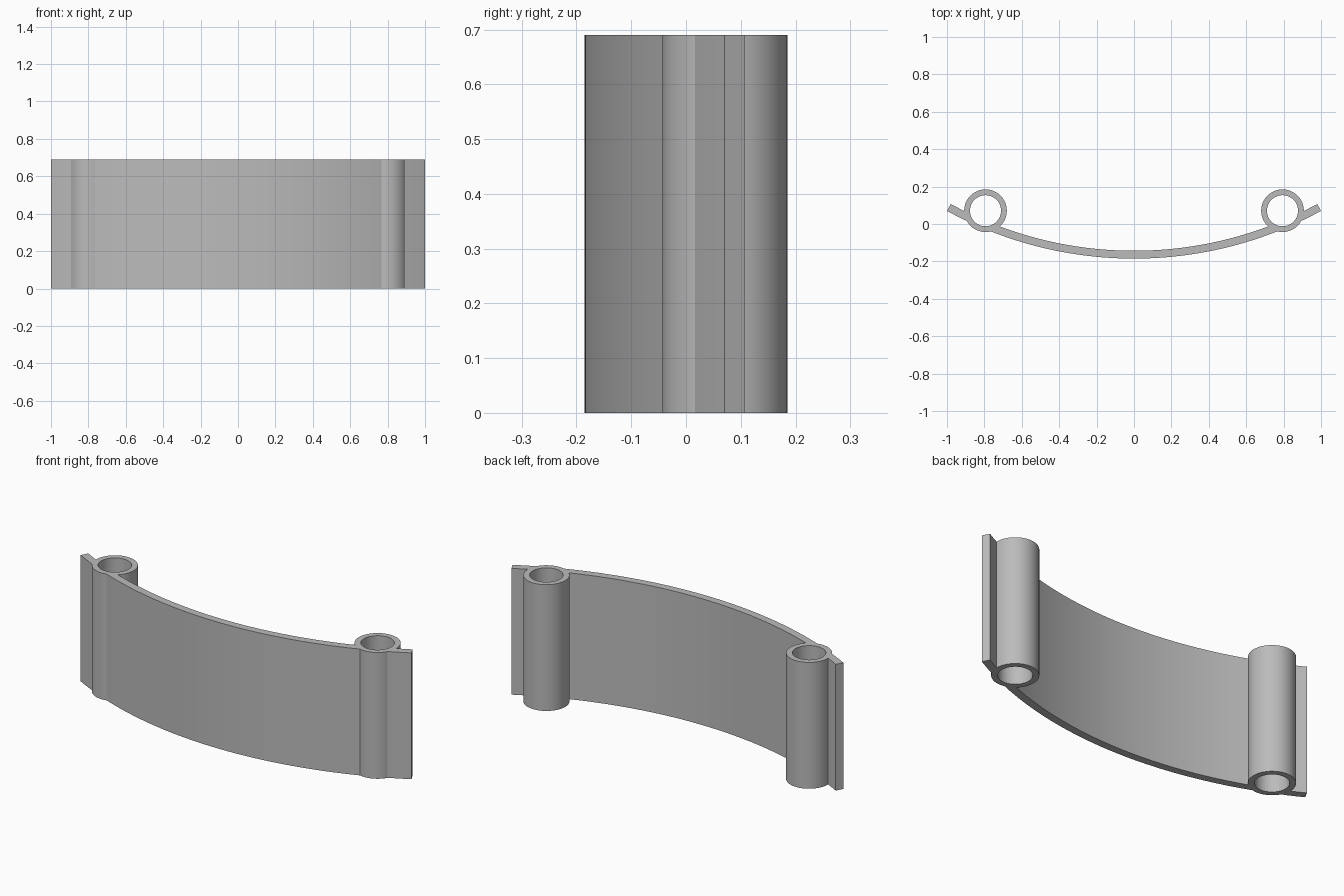
import bpy, bmesh, math

cube = bpy.data.objects.get("Cube")
if cube:
    bpy.data.objects.remove(cube, do_unlink=True)

HEIGHT = 0.69
TUBE_X, TUBE_Y = 0.794, 0.071
TUBE_R, BORE_R = 0.114, 0.083
ARC_R, THICK, FRONT_Y = 2.088, 0.042, -0.185
ARC_Y = FRONT_Y + ARC_R
HALF_ANGLE = math.asin(1 / ARC_R)

grey = bpy.data.materials.new("light grey")
grey.use_nodes = True
colour = (0.5, 0.5, 0.5, 1)
grey.diffuse_color = colour
grey.node_tree.nodes["Principled BSDF"].inputs["Base Color"].default_value = colour


def extrude_profile(name, points, z0, z1):
    """Closed counter-clockwise outline extruded upwards into a solid."""
    bm = bmesh.new()
    base = bm.faces.new([bm.verts.new((x, y, z0)) for x, y in points])
    new = bmesh.ops.extrude_face_region(bm, geom=[base], use_keep_orig=True)["geom"]
    top = [v for v in new if isinstance(v, bmesh.types.BMVert)]
    bmesh.ops.translate(bm, verts=top, vec=(0, 0, z1 - z0))
    bmesh.ops.recalc_face_normals(bm, faces=bm.faces)
    mesh = bpy.data.meshes.new(name)
    bm.to_mesh(mesh)
    bm.free()
    mesh.materials.append(grey)
    obj = bpy.data.objects.new(name, mesh)
    bpy.context.collection.objects.link(obj)
    return obj


def circle(cx, cy, r, n=64):
    return [(cx + r * math.cos(math.tau * i / n), cy + r * math.sin(math.tau * i / n))
            for i in range(n)]


def arc(r, n=48):
    angles = [HALF_ANGLE * (2 * i / n - 1) for i in range(n + 1)]
    return [(r * math.sin(a), ARC_Y - r * math.cos(a)) for a in angles]


def combine(target, tool, operation):
    mod = target.modifiers.new(operation.lower(), "BOOLEAN")
    mod.operation, mod.object, mod.solver = operation, tool, "EXACT"
    bpy.context.view_layer.objects.active = target
    bpy.ops.object.modifier_apply(modifier=mod.name)
    bpy.data.objects.remove(tool, do_unlink=True)


# Curved band, running out into a short tab at each end
band = extrude_profile("curved_band", arc(ARC_R) + arc(ARC_R - THICK)[::-1], 0, HEIGHT)

# Tube near each end, joined to the band and bored right through
for side in (-1, 1):
    tube = extrude_profile("tube", circle(side * TUBE_X, TUBE_Y, TUBE_R), 0, HEIGHT)
    combine(band, tube, "UNION")
for side in (-1, 1):
    bore = extrude_profile("bore", circle(side * TUBE_X, TUBE_Y, BORE_R), -0.1, HEIGHT + 0.1)
    combine(band, bore, "DIFFERENCE")

# Smooth walls with crisp rims and joints
band.name = "curved_band_with_tubes"
bpy.ops.object.select_all(action="DESELECT")
band.select_set(True)
bpy.context.view_layer.objects.active = band
bpy.ops.object.shade_smooth_by_angle(angle=math.radians(30))
